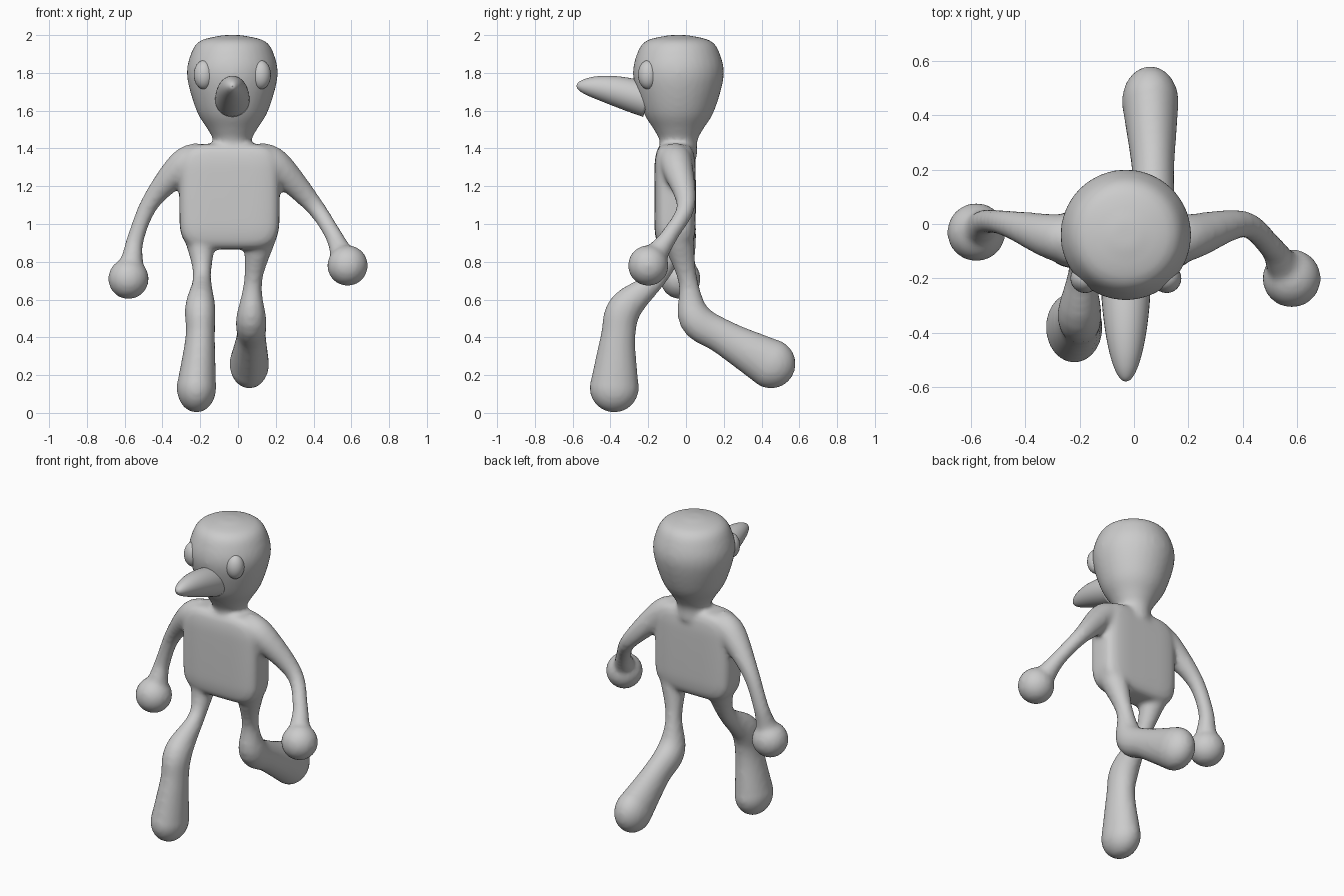
import bpy, bmesh, math
from mathutils import Vector, Matrix

cube = bpy.data.objects.get("Cube")
if cube:
    bpy.data.objects.remove(cube)

colour = (0.6, 0.6, 0.6, 1)
grey = bpy.data.materials.new("plain grey")
grey.use_nodes = True
grey.diffuse_color = colour
grey.node_tree.nodes["Principled BSDF"].inputs["Base Color"].default_value = colour

SIDEWAYS, FORWARD = Vector((1, 0, 0)), Vector((0, 1, 0))
SMALLEST = 0.003


def spline(keys, steps=5):
    """Smooth curve through a list of vectors of any size."""
    padded = [2 * keys[0] - keys[1], *keys, 2 * keys[-1] - keys[-2]]
    curve = []
    for before, start, end, after in zip(padded, padded[1:], padded[2:], padded[3:]):
        leave, arrive = (end - before) / 2, (after - start) / 2
        for step in range(steps):
            t = step / steps
            blend = t * t * (3 - 2 * t)
            curve.append(start.lerp(end, blend) + leave * t * (1 - t) ** 2
                         - arrive * t * t * (1 - t))
    return curve + [keys[-1]]


def superellipse(angle, power):
    """Point on a unit outline that runs from round to boxy."""
    c, s = math.cos(angle), math.sin(angle)
    return (math.copysign(abs(c) ** (2 / power), c),
            math.copysign(abs(s) ** (2 / power), s))


def loft(bm, centres, widths, depths, side=SIDEWAYS, power=2, sides=32):
    """Closed tube through the centres with a given half width and half depth."""
    keys = [Vector((*c, w, d)) for c, w, d in zip(centres, widths, depths)]
    rows = spline(keys)
    points = [Vector(row[:3]) for row in rows]
    last = len(points) - 1
    rings = []
    for i, (point, row) in enumerate(zip(points, rows)):
        tangent = (points[min(i + 1, last)] - points[max(i - 1, 0)]).normalized()
        across = tangent.cross(side).normalized()
        along = across.cross(tangent)
        width, depth = max(row[3], SMALLEST), max(row[4], SMALLEST)
        ring = []
        for k in range(sides):
            u, v = superellipse(math.tau * k / sides, power)
            ring.append(bm.verts.new(point + along * u * width + across * v * depth))
        rings.append(ring)
    for lower, upper in zip(rings, rings[1:]):
        for k in range(sides):
            n = (k + 1) % sides
            bm.faces.new((lower[k], lower[n], upper[n], upper[k]))
    bm.faces.new(reversed(rings[0]))
    bm.faces.new(rings[-1])


def ball(bm, centre, radii):
    matrix = Matrix.Translation(centre) @ Matrix.Diagonal((*radii, 1))
    bmesh.ops.create_uvsphere(bm, u_segments=24, v_segments=16, radius=1, matrix=matrix)


def finish(bm, name):
    bmesh.ops.recalc_face_normals(bm, faces=bm.faces)
    mesh = bpy.data.meshes.new(name)
    bm.to_mesh(mesh)
    bm.free()
    mesh.materials.append(grey)
    mesh.shade_smooth()
    obj = bpy.data.objects.new(name, mesh)
    bpy.context.collection.objects.link(obj)
    return obj


def add_head(bm):
    """Egg with a flattened crown, narrowing into the neck."""
    heights = (1.36, 1.44, 1.5, 1.6, 1.78, 1.9, 1.97, 2)
    widths = (0.1, 0.1, 0.13, 0.19, 0.24, 0.22, 0.17, 0.05)
    centres = [(-0.03, -0.04, z) for z in heights]
    loft(bm, centres, widths, widths)


def add_torso(bm, centre, half_width, half_depth, half_height, steps=16):
    """Box with rounded edges."""
    centres, widths, depths = [], [], []
    for i in range(steps + 1):
        spread, rise = superellipse(math.pi * (i / steps - 0.5), 5)
        centres.append(centre + Vector((0, 0, rise * half_height)))
        widths.append(spread * half_width)
        depths.append(spread * half_depth)
    loft(bm, centres, widths, depths, power=4.5)


def add_arm(bm, direction, elbow, wrist, hand):
    """Thin arm from a broad shoulder to a ball hand."""
    inner = chest + Vector((direction * 0.15, 0, 0.2))
    shoulder = chest + Vector((direction * 0.25, 0.01, 0.16))
    elbow, wrist, hand = Vector(elbow), Vector(wrist), Vector(hand)
    heel = wrist.lerp(hand, 0.55)
    radii = (0.09, 0.085, 0.05, 0.045, 0.06, 0.09)
    loft(bm, (inner, shoulder, elbow, wrist, heel, hand), radii, radii, FORWARD)
    ball(bm, hand, [0.108] * 3)


def add_leg(bm, *joints):
    """Slim thigh, knobbly knee and a club-shaped lower leg."""
    widths = (0.09, 0.048, 0.08, 0.078, 0.105)
    depths = [w * (1 + i / 16) for i, w in enumerate(widths)]
    loft(bm, joints, widths, depths)
    ball(bm, joints[-1], (widths[-1], depths[-1], depths[-1]))


def add_nose(bm, steps=8):
    """Long rounded cone that curves slightly upward."""
    centres, radii = [], []
    for i in range(steps + 1):
        t = math.sin(i / steps * math.pi / 2)
        lift = math.sin(t * math.pi / 2)
        centres.append((-0.03, -0.2 - 0.38 * t, 1.655 + 0.075 * lift))
        radii.append(0.092 * math.sqrt(1 - t ** 1.7))
    loft(bm, centres, radii, radii)


# Head, torso and limbs
chest = Vector((-0.045, -0.058, 1.145))
skin = bmesh.new()
add_head(skin)
add_torso(skin, chest, half_width=0.266, half_depth=0.11, half_height=0.28)
add_arm(skin, -1, elbow=(-0.46, 0, 1.12), wrist=(-0.54, 0.01, 0.93), hand=(-0.58, -0.03, 0.71))
add_arm(skin, 1, elbow=(0.4, 0, 1.1), wrist=(0.5, -0.08, 0.95), hand=(0.58, -0.2, 0.78))
# Stepping leg, then trailing leg
add_leg(skin, (-0.2, -0.05, 0.95), (-0.19, -0.14, 0.73), (-0.2, -0.32, 0.56),
        (-0.2, -0.36, 0.4), (-0.22, -0.38, 0.133))
add_leg(skin, (0.12, -0.05, 0.95), (0.08, 0.01, 0.7), (0.07, 0.05, 0.5),
        (0.07, 0.2, 0.4), (0.06, 0.45, 0.26))

# Fuse the body into one soft skin
body = finish(skin, "body")
fuse = body.modifiers.new("fuse", 'REMESH')
fuse.mode = 'VOXEL'
fuse.voxel_size = 0.014
fuse.use_smooth_shade = True
soften = body.modifiers.new("soften", 'SMOOTH')
soften.factor = 0.5
soften.iterations = 8

# Eyes
for name, direction in (("right_eye", -1), ("left_eye", 1)):
    eye = bmesh.new()
    ball(eye, (direction * 0.15 - 0.03, -0.2, 1.79), (0.054, 0.054, 0.077))
    finish(eye, name)

# Nose
beak = bmesh.new()
add_nose(beak)
finish(beak, "nose")
